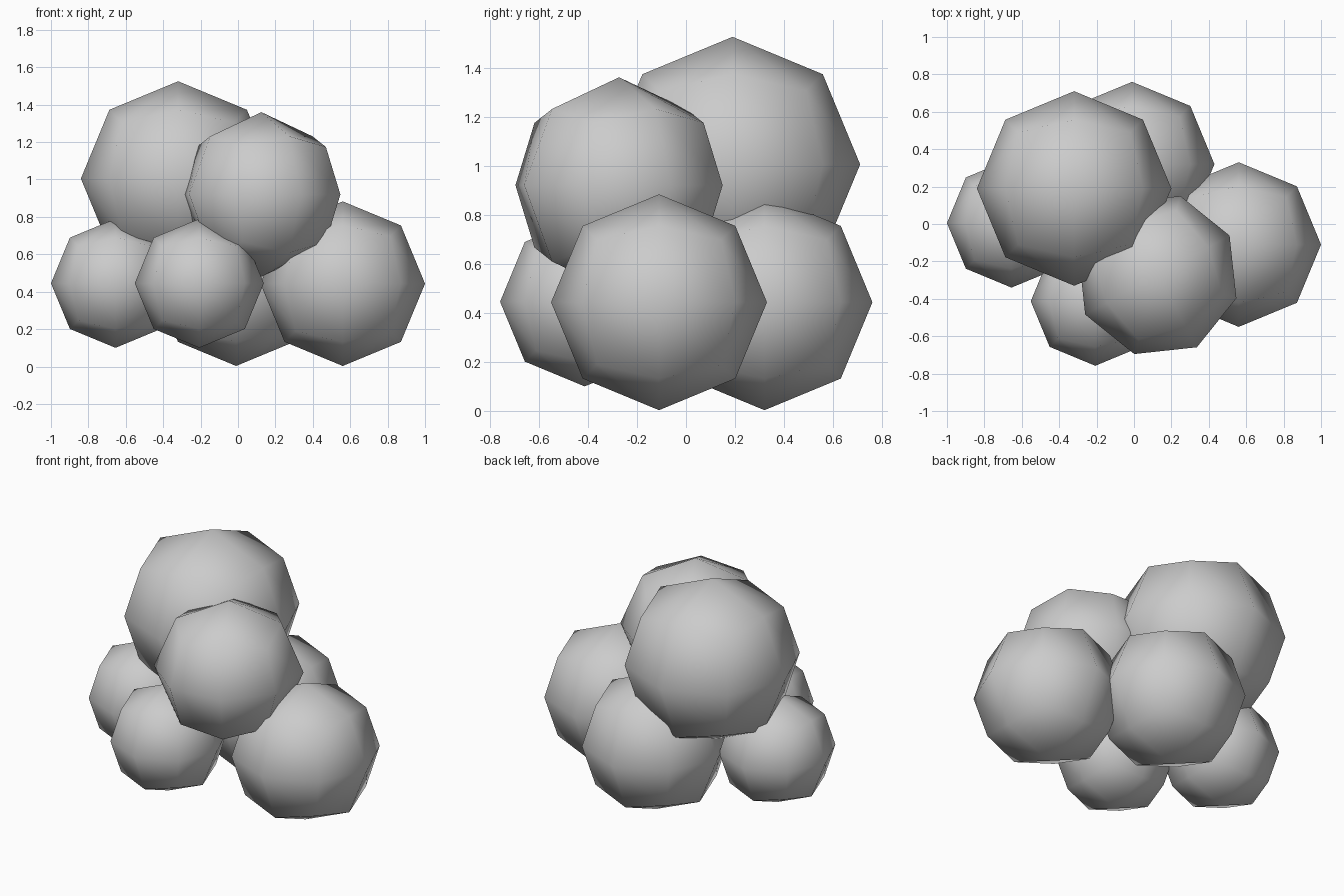
import bpy, bmesh, math

if "Cube" in bpy.data.objects:
    bpy.data.objects.remove(bpy.data.objects["Cube"])


def cube_sphere(name, center, radius, turn=0.0):
    """Low-poly ball: a cube split once per edge and pushed out to a sphere."""
    bm = bmesh.new()
    bmesh.ops.create_cube(bm, size=2)
    bmesh.ops.subdivide_edges(bm, edges=bm.edges[:], cuts=1, use_grid_fill=True)
    for v in bm.verts:
        v.co = v.co.normalized() * radius
    for f in bm.faces:
        f.smooth = True
    bmesh.ops.recalc_face_normals(bm, faces=bm.faces[:])
    mesh = bpy.data.meshes.new(name)
    bm.to_mesh(mesh)
    bm.free()
    ob = bpy.data.objects.new(name, mesh)
    ob.location = center
    ob.rotation_euler.z = turn
    bpy.context.collection.objects.link(ob)
    return ob


# Lower puffs of the cluster
cube_sphere("right_puff", (0.56, -0.11, 0.443), 0.44)
cube_sphere("back_puff", (-0.01, 0.32, 0.443), 0.44)
cube_sphere("left_puff", (-0.655, 0.005, 0.445), 0.345)
cube_sphere("front_puff", (-0.207, -0.413, 0.445), 0.345)

# Upper puffs; the front one is turned about its upright axis
cube_sphere("top_puff", (-0.32, 0.19, 1.005), 0.52)
cube_sphere("upper_front_puff", (0.125, -0.273, 0.92), 0.44, math.radians(28.7))
